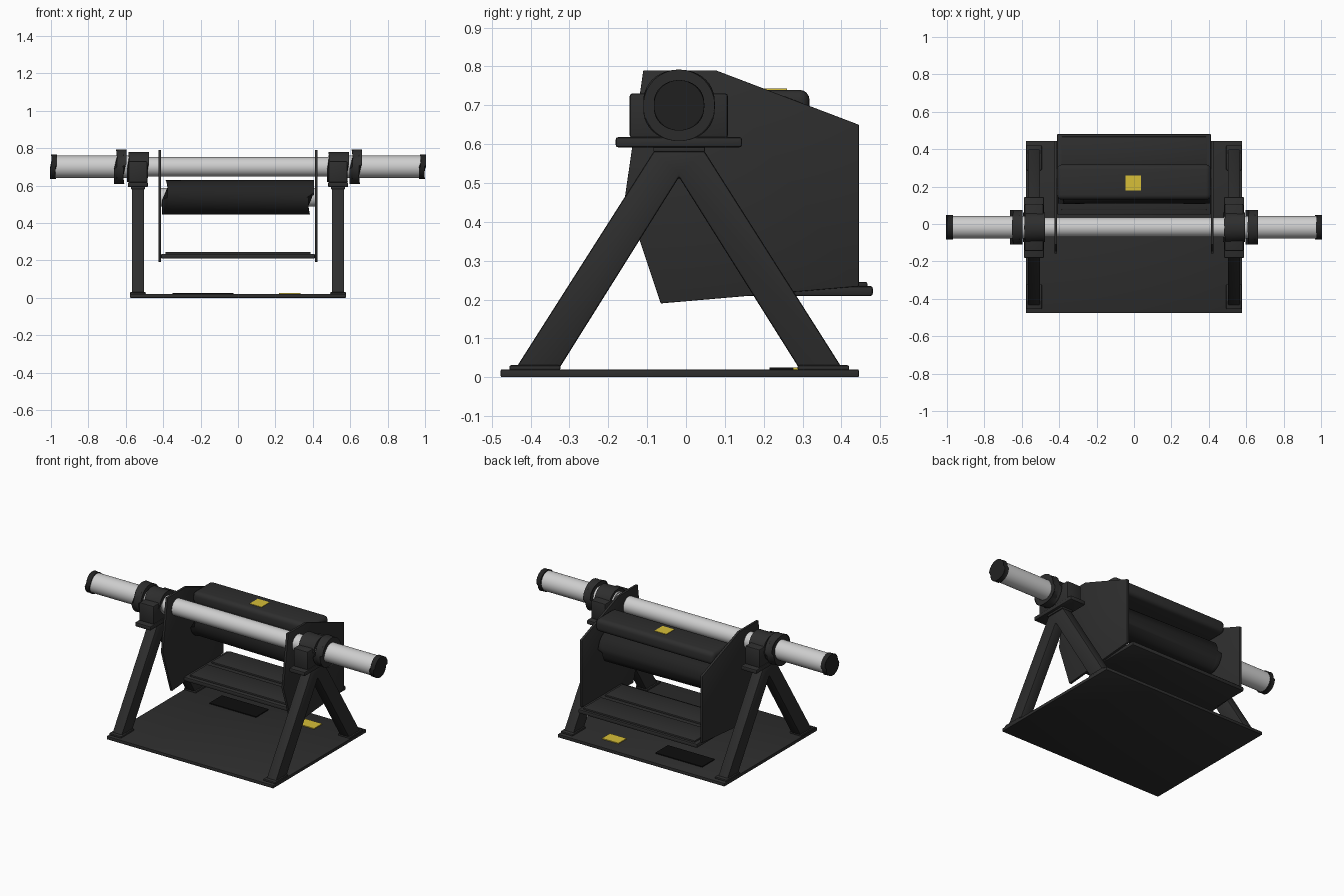
import bpy, bmesh, math
from mathutils import Matrix, Vector

if "Cube" in bpy.data.objects:
    bpy.data.objects.remove(bpy.data.objects["Cube"])


def material(name, rgb):
    m = bpy.data.materials.new(name)
    m.diffuse_color = (*rgb, 1)
    m.use_nodes = True
    m.node_tree.nodes["Principled BSDF"].inputs["Base Color"].default_value = m.diffuse_color
    return m


FRAME = material("charcoal paint", (0.027, 0.027, 0.027))
BLACK = material("black vinyl", (0.016, 0.016, 0.016))
DECAL = material("black decal", (0.004, 0.004, 0.004))
STEEL = material("brushed steel", (0.62, 0.62, 0.62))
YELLOW = material("warning yellow", (0.68, 0.52, 0.04))


def finish(name, bm, mat, bevel=0.0, segments=2, edges=None):
    if bevel:
        if edges is None:
            edges = [e for e in bm.edges if e.calc_face_angle(0) > 0.6]
        bmesh.ops.bevel(bm, geom=edges, offset=bevel, segments=segments,
                        profile=0.5, affect='EDGES', clamp_overlap=True)
    bmesh.ops.recalc_face_normals(bm, faces=bm.faces)
    me = bpy.data.meshes.new(name)
    bm.to_mesh(me)
    bm.free()
    me.materials.append(mat)
    ob = bpy.data.objects.new(name, me)
    bpy.context.collection.objects.link(ob)
    bpy.ops.object.select_all(action='DESELECT')
    ob.select_set(True)
    bpy.context.view_layer.objects.active = ob
    bpy.ops.object.shade_smooth_by_angle(angle=math.radians(35))
    return ob


def box(name, x, y, z, mat, bevel=0.0, segments=2):
    """Box from (min, max) ranges."""
    bm = bmesh.new()
    bmesh.ops.create_cube(bm, size=1)
    for v in bm.verts:
        v.co = Vector([(r[0] + r[1]) / 2 + c * (r[1] - r[0])
                       for r, c in zip((x, y, z), v.co)])
    return finish(name, bm, mat, bevel, segments)


def rod(name, x0, x1, y, z, r, mat, bevel=0.0, segments=2):
    """Cylinder running along x."""
    bm = bmesh.new()
    bmesh.ops.create_cone(bm, cap_ends=True, segments=48, radius1=r, radius2=r,
                          depth=abs(x1 - x0))
    bm.transform(Matrix.Translation(((x0 + x1) / 2, y, z)) @
                 Matrix.Rotation(math.pi / 2, 4, 'Y'))
    return finish(name, bm, mat, bevel, segments)


def profile(name, pts, x0, x1, mat, bevel=0.0):
    """Side outline in (y, z) extruded along x."""
    bm = bmesh.new()
    f = bm.faces.new([bm.verts.new((x0, y, z)) for y, z in pts])
    new = bmesh.ops.extrude_face_region(bm, geom=[f])['geom']
    bmesh.ops.translate(bm, vec=(x1 - x0, 0, 0),
                        verts=[g for g in new if isinstance(g, bmesh.types.BMVert)])
    return finish(name, bm, mat, bevel)


CY, CZ = -0.018, 0.70      # main shaft axis

# Floor plate
box("floor_plate", (-0.578, 0.578), (-0.477, 0.445), (0, 0.02), FRAME, 0.003)

LEG = [(-0.437, 0.025), (-0.325, 0.025), (CY, 0.515), (0.29, 0.025),
       (0.401, 0.025), (0.047, 0.583), (-0.082, 0.583)]
SIDE = [(-0.11, 0.79), (0.077, 0.79), (0.445, 0.65), (0.445, 0.234),
        (-0.065, 0.19), (-0.157, 0.465)]

for s, side in ((-1, "left"), (1, "right")):
    c = s * 0.535
    span = lambda h: (c - h, c + h)
    # A-frame and feet
    profile(side + "_a_frame", LEG, c - 0.033, c + 0.033, FRAME, 0.006)
    box(side + "_front_foot", span(0.042), (-0.455, -0.323), (0.018, 0.031), FRAME, 0.005)
    box(side + "_rear_foot", span(0.042), (0.287, 0.42), (0.018, 0.031), FRAME, 0.005)
    box(side + "_frame_cap", span(0.038), (-0.084, 0.049), (0.58, 0.594), FRAME, 0.003)
    # Bearing housing
    box(side + "_bearing_plate", span(0.054), (-0.181, 0.144), (0.592, 0.618), FRAME, 0.006)
    box(side + "_bearing_block", span(0.05), (-0.145, 0.108), (0.615, 0.731), FRAME, 0.008)
    rod(side + "_bearing_housing", c - 0.052, c + 0.052, CY, CZ, 0.08, FRAME, 0.006)
    # Swinging side plate
    profile(side + "_side_plate", SIDE, s * 0.411, s * 0.426, FRAME, 0.002)
    # Weight sleeve, collar and end cap
    rod(side + "_sleeve", s * 0.48, s * 0.975, CY, CZ, 0.06, STEEL)
    rod(side + "_collar", s * 0.607, s * 0.653, CY, CZ, 0.092, FRAME, 0.01, 3)
    rod(side + "_end_cap", s * 0.973, s, CY, CZ, 0.065, BLACK, 0.006)

# Main shaft
rod("main_shaft", -0.5, 0.5, CY, CZ, 0.052, STEEL)

# Padded roller on its axle
rod("roller_axle", -0.412, 0.412, 0.2, 0.537, 0.05, STEEL)
rod("padded_roller", -0.387, 0.387, 0.2, 0.537, 0.092, BLACK, 0.018, 4)

# Rear pad
box("rear_pad", (-0.411, 0.411), (0.13, 0.318), (0.66, 0.74), FRAME, 0.026, 4)

# Foot platform with raised grip strips
box("foot_platform", (-0.412, 0.412), (0.05, 0.481), (0.209, 0.235), FRAME, 0.007)
for i, y in enumerate(((0.075, 0.25), (0.29, 0.467))):
    box(f"grip_strip_{i + 1}", (-0.388, 0.388), y, (0.232, 0.245), FRAME, 0.004)

# Warning stickers and info plate
box("pad_sticker", (-0.045, 0.037), (0.18, 0.26), (0.738, 0.743), YELLOW)
box("floor_sticker", (0.22, 0.335), (0.275, 0.355), (0.019, 0.025), YELLOW)
box("info_plate", (-0.35, -0.025), (0.215, 0.34), (0.019, 0.025), DECAL)
